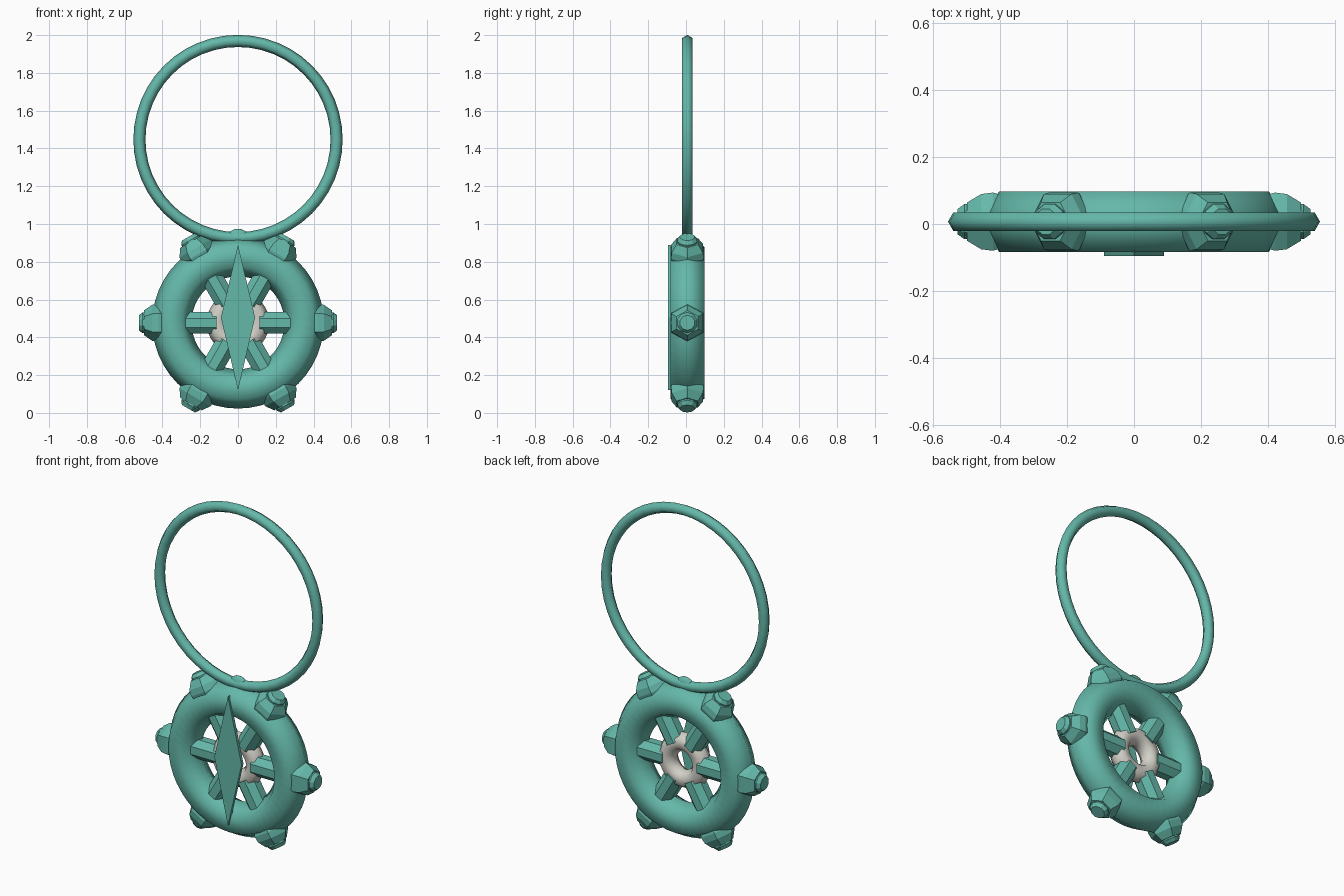
import bpy, bmesh, math
from mathutils import Matrix

cube = bpy.data.objects.get("Cube")
if cube:
    bpy.data.objects.remove(cube, do_unlink=True)

WHEEL_Z = 0.477
MID_Y = 0.007


def material(name, rgb):
    m = bpy.data.materials.new(name)
    m.use_nodes = True
    m.diffuse_color = (*rgb, 1)
    m.node_tree.nodes["Principled BSDF"].inputs["Base Color"].default_value = (*rgb, 1)
    return m


teal = material("teal", (0.13, 0.48, 0.40))
grey = material("pale grey", (0.65, 0.64, 0.58))


def ring(name, major, minor, z, mat):
    """Upright ring with a six-sided, smooth shaded section."""
    bpy.ops.mesh.primitive_torus_add(
        major_radius=major, minor_radius=minor, major_segments=48, minor_segments=6,
        location=(0, MID_Y, z), rotation=(math.pi / 2, 0, 0))
    ob = bpy.context.object
    ob.name = name
    ob.data.materials.append(mat)
    bpy.ops.object.shade_smooth()
    return ob


def radial_part(name, profile, sides, phase, angle, mat):
    """Turn (distance, radius) pairs about a line leaving the wheel centre."""
    bm = bmesh.new()
    loops = []
    for dist, rad in profile:
        turn = [phase + math.tau * i / sides for i in range(sides)]
        loops.append([bm.verts.new((dist, rad * math.sin(a), rad * math.cos(a))) for a in turn])
    for a, b in zip(loops, loops[1:]):
        for i in range(sides):
            j = (i + 1) % sides
            bm.faces.new((a[i], a[j], b[j], b[i]))
    bm.faces.new(loops[0])
    bm.faces.new(loops[-1])
    bmesh.ops.recalc_face_normals(bm, faces=bm.faces)
    bm.transform(Matrix.Translation((0, MID_Y, WHEEL_Z)) @ Matrix.Rotation(-angle, 4, 'Y'))
    return finish(name, bm, mat)


def finish(name, bm, mat):
    me = bpy.data.meshes.new(name)
    bm.to_mesh(me)
    bm.free()
    me.materials.append(mat)
    ob = bpy.data.objects.new(name, me)
    bpy.context.collection.objects.link(ob)
    return ob


# Rings
ring("hanging_ring", 0.522, 0.032, 1.447, teal)
ring("wheel_rim", 0.35, 0.104, WHEEL_Z, teal)
ring("hub_ring", 0.11, 0.056, WHEEL_Z, grey)

# Spokes, rim knobs and their round caps
knob = [(0.36, 0.08), (0.42, 0.1), (0.455, 0.095), (0.497, 0.066)]
cap = [(0.48, 0.055), (0.505, 0.055), (0.525, 0.04)]
for i in range(6):
    a = math.tau * i / 6
    radial_part(f"spoke_{i + 1}", [(0.115, 0.062), (0.295, 0.062)], 8, math.pi / 8, a, teal)
    radial_part(f"rim_knob_{i + 1}", knob, 6, 0, a, teal)
    radial_part(f"knob_cap_{i + 1}", cap, 10, 0, a, teal)

# Small flattened bead joining the wheel to the hanging ring
bpy.ops.mesh.primitive_uv_sphere_add(segments=16, ring_count=10, radius=0.065,
                                     location=(0, MID_Y, 0.91))
bead = bpy.context.object
bead.name = "joining_bead"
bead.scale.y = 0.42
bead.data.materials.append(teal)
bpy.ops.object.shade_smooth()

# Diamond needle across the front
bm = bmesh.new()
outline = [(0, 0.12), (0.09, 0.505), (0, 0.89), (-0.09, 0.505)]
face = bm.faces.new([bm.verts.new((x, -0.095, z)) for x, z in outline])
back = bmesh.ops.extrude_face_region(bm, geom=[face])["geom"]
bmesh.ops.translate(bm, vec=(0, 0.018, 0),
                    verts=[v for v in back if isinstance(v, bmesh.types.BMVert)])
bmesh.ops.recalc_face_normals(bm, faces=bm.faces)
finish("needle", bm, teal)
